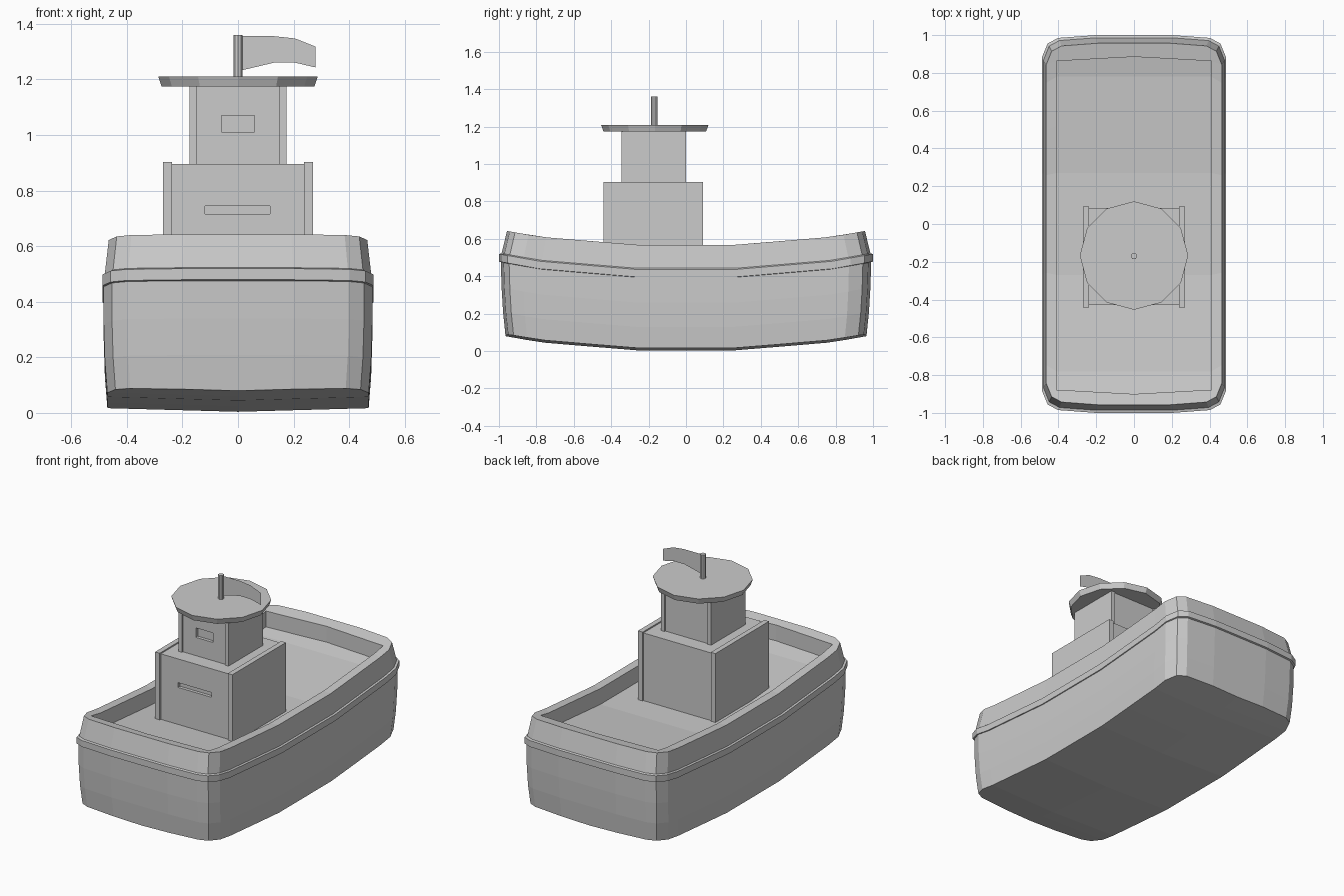
import bpy, bmesh, math

if "Cube" in bpy.data.objects:
    bpy.data.objects.remove(bpy.data.objects["Cube"])


def finish(name, bm):
    bmesh.ops.remove_doubles(bm, verts=bm.verts, dist=1e-5)
    bmesh.ops.recalc_face_normals(bm, faces=bm.faces)
    mesh = bpy.data.meshes.new(name)
    bm.to_mesh(mesh)
    bm.free()
    ob = bpy.data.objects.new(name, mesh)
    bpy.context.collection.objects.link(ob)
    return ob


def box(name, x0, x1, y0, y1, z0, z1):
    bm = bmesh.new()
    bmesh.ops.create_cube(bm, size=1)
    for v in bm.verts:
        v.co = ((x0 + x1) / 2 + v.co.x * (x1 - x0),
                (y0 + y1) / 2 + v.co.y * (y1 - y0),
                (z0 + z1) / 2 + v.co.z * (z1 - z0))
    return finish(name, bm)


def disc(name, sides, r0, r1, y, z0, z1):
    bm = bmesh.new()
    bmesh.ops.create_cone(bm, cap_ends=True, segments=sides, radius1=r0, radius2=r1, depth=z1 - z0)
    bmesh.ops.translate(bm, verts=bm.verts, vec=(0, y, (z0 + z1) / 2))
    return finish(name, bm)


def recess(target, name, *dims):
    cutter = box(name, *dims)
    cutter.hide_render = True
    cutter.display_type = 'WIRE'
    mod = target.modifiers.new("recess", 'BOOLEAN')
    mod.operation = 'DIFFERENCE'
    mod.solver = 'EXACT'
    mod.object = cutter


def sheer(y):
    # upward sweep of the hull towards both ends
    y = abs(y)
    if y < 0.27:
        return 0
    if y < 0.78:
        return (y - 0.27) / 0.51 * 0.043
    return 0.043 + (y - 0.78) / 0.22 * 0.039


# Hull: plan outline lofted through inset levels
quarter = [(0, 1), (.2, 1), (.4, .985), (.455, .955), (.485, .88),
           (.485, .78), (.485, .52), (.485, .27)]
half = [(x, -y) for x, y in quarter] + quarter[::-1]
plan = half + [(-x, y) for x, y in half[-2:0:-1]]
n = len(plan)
levels = [(.015, .035, .004), (.006, .022, .13), (.002, .014, .26), (.002, .01, .395),
          (-.003, 0, .397), (-.003, 0, .437), (.006, .014, .443), (.02, .043, .568)]

bm = bmesh.new()
rings = []
for k, (dx, dy, z) in enumerate(levels):
    ring = []
    for x, y in plan:
        px, py = x * (1 - dx / .485), y * (1 - dy)
        keel = .013 * abs(px) / .47 if k == 0 else 0
        ring.append(bm.verts.new((px, py, z + sheer(py) + keel)))
    rings.append(ring)

# Inner bulwark wall down to the deck
for drop in (0, .1):
    ring = []
    for x, y in plan:
        px = max(-.41, min(.41, x))
        lim = .055 * abs(px)
        py = max(-.90 + lim, min(.885 - lim, y))
        ring.append(bm.verts.new((px, py, .568 - drop + sheer(py))))
    rings.append(ring)
for a, b in zip(rings, rings[1:]):
    for i in range(n):
        j = (i + 1) % n
        bm.faces.new((a[i], a[j], b[j], b[i]))

# Deck and V-shaped bottom, in strips across the hull
deck, base = rings[-1], rings[0]
keel = [bm.verts.new((0, base[i].co.y, levels[0][2] + sheer(base[i].co.y)))
        for i in range(len(half))]
last = len(half) - 1
for i in range(last):
    d = [deck[i], deck[i + 1], deck[-i - 1], deck[-i % n]]
    bm.faces.new(list(dict.fromkeys(d)))
    if 0 < i < last - 1:
        bm.faces.new((base[i], base[i + 1], keel[i + 1], keel[i]))
        bm.faces.new((keel[i], keel[i + 1], base[-i - 1], base[-i % n]))
bmesh.ops.remove_doubles(bm, verts=bm.verts, dist=1e-4)
bmesh.ops.dissolve_degenerate(bm, edges=bm.edges, dist=1e-4)
finish("hull", bm)

# Lower and upper cabins with side panels
lower = box("lower_cabin", -.24, .24, -.43, .085, .44, .895)
upper = box("upper_cabin", -.152, .152, -.335, -.008, .89, 1.178)
recess(lower, "slot_cutter", -.118, .116, -.5, -.41, .715, .745)
recess(upper, "window_cutter", -.06, .06, -.4, -.315, 1.01, 1.07)
for side, s in (("left", -1), ("right", 1)):
    a, b = sorted((s * .238, s * .27))
    box(side + "_lower_panel", a, b, -.442, .092, .44, .903)
    a, b = sorted((s * .15, s * .175))
    box(side + "_upper_panel", a, b, -.345, 0, .89, 1.178)

# Roof and mast
disc("roof", 12, .275, .287, -.167, 1.175, 1.21)
disc("mast", 10, .017, .017, -.17, 1.20, 1.36)

# Flag: thin curved pennant
bm = bmesh.new()
cols = [(bm.verts.new((x, -.17, b)), bm.verts.new((x, -.17, t)))
        for x, b, t in ((.012, 1.232, 1.355), (.13, 1.26, 1.355), (.205, 1.26, 1.347), (.278, 1.243, 1.318))]
for (a, b), (c, d) in zip(cols, cols[1:]):
    bm.faces.new((a, c, d, b))
finish("flag", bm)
